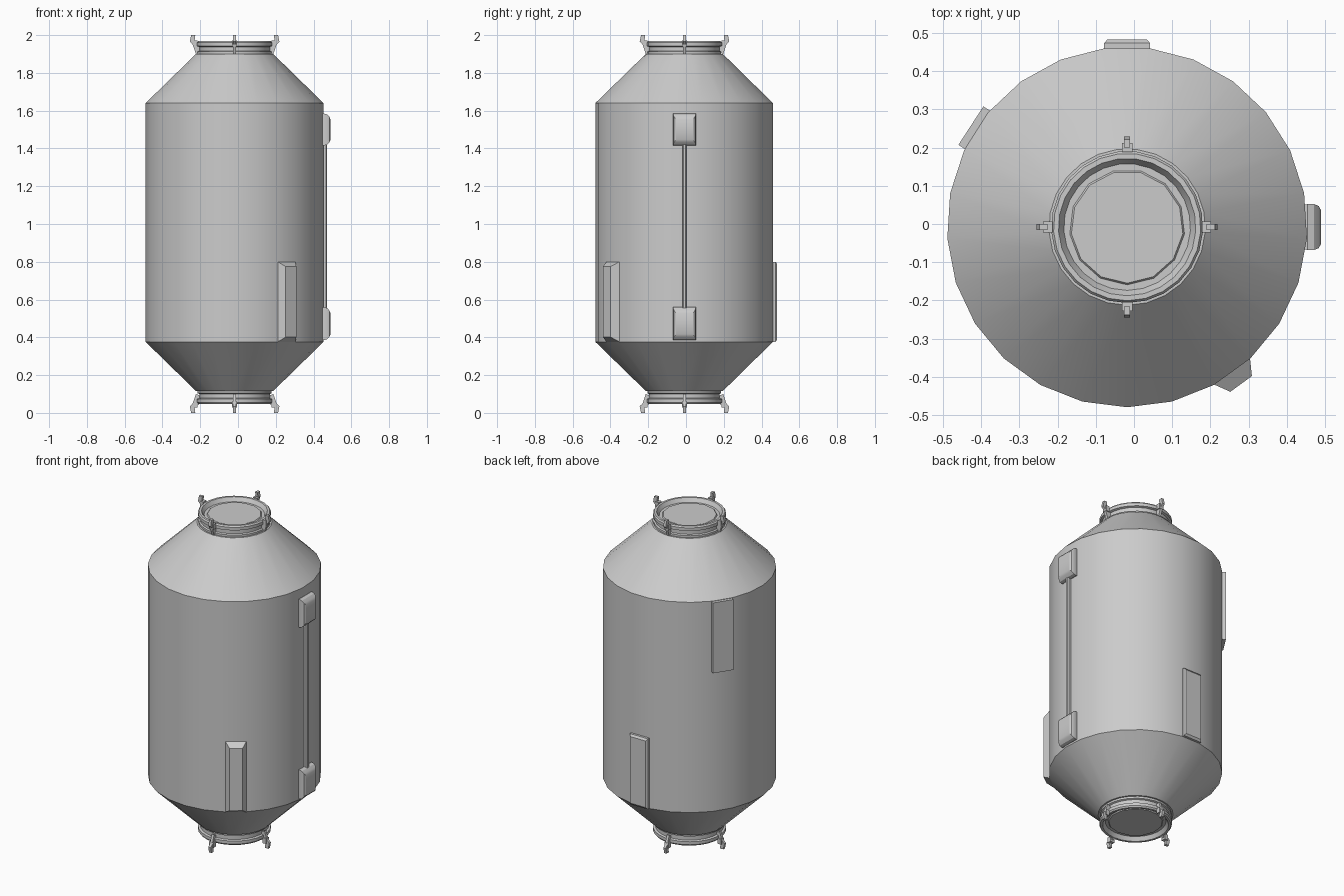
import bpy
import bmesh
from math import pi, radians
from mathutils import Matrix, Vector

cube = bpy.data.objects.get("Cube")
if cube:
    bpy.data.objects.remove(cube, do_unlink=True)

AXIS = Vector((-0.018, -0.008, 0))
SIDES = 25

grey = bpy.data.materials.new("light grey")
grey.use_nodes = True
grey.diffuse_color = (0.6, 0.6, 0.6, 1)
grey.node_tree.nodes["Principled BSDF"].inputs["Base Color"].default_value = (0.6, 0.6, 0.6, 1)


def finish(bm, name, angle=0.0):
    """Turn a mesh built around the origin into an object on the hull axis."""
    bmesh.ops.recalc_face_normals(bm, faces=bm.faces)
    turn = Matrix.Translation(AXIS) @ Matrix.Rotation(radians(angle), 4, "Z")
    bmesh.ops.transform(bm, matrix=turn, verts=bm.verts)
    mesh = bpy.data.meshes.new(name)
    bm.to_mesh(mesh)
    bm.free()
    mesh.materials.append(grey)
    ob = bpy.data.objects.new(name, mesh)
    bpy.context.collection.objects.link(ob)
    bpy.ops.object.select_all(action="DESELECT")
    ob.select_set(True)
    bpy.context.view_layer.objects.active = ob
    bpy.ops.object.shade_smooth_by_angle(angle=radians(25))
    return ob


def loft(bm, rings):
    """Bridge successive closed loops and cap both ends."""
    loops = [[bm.verts.new(p) for p in ring] for ring in rings]
    n = len(loops[0])
    for a, b in zip(loops, loops[1:]):
        for i in range(n):
            j = (i + 1) % n
            bm.faces.new((a[i], a[j], b[j], b[i]))
    bm.faces.new(loops[0])
    bm.faces.new(loops[-1])


def lathe(name, profile, sides=SIDES):
    bm = bmesh.new()
    loft(bm, [[Matrix.Rotation(2 * pi * k / sides, 3, "Z") @ Vector((0, -r, z))
               for k in range(sides)] for r, z in profile])
    return finish(bm, name)


def block(name, angle, z0, z1, sections):
    """Stack of rectangles growing outwards: (radius, half width, end inset)."""
    bm = bmesh.new()
    loft(bm, [[(r, -w, z0 + e), (r, w, z0 + e), (r, w, z1 - e), (r, -w, z1 - e)]
              for r, w, e in sections])
    return finish(bm, name, angle)


# Hull with conical ends
lathe("hull", [(0.205, 0.116), (0.472, 0.376), (0.472, 1.64), (0.205, 1.9)])

# Docking collars, hatches and guide clips at both ends
COLLAR = [(0.196, 1.89), (0.196, 1.912), (0.187, 1.916), (0.187, 1.938),
          (0.199, 1.942), (0.199, 1.96), (0.193, 1.968), (0.180, 1.968),
          (0.166, 1.945)]
CLIP = [(0.18, 1.91), (0.205, 1.9), (0.222, 1.95), (0.237, 1.965),
        (0.23, 2.0), (0.208, 2.0), (0.212, 1.968), (0.18, 1.95)]
for end, top in (("top", True), ("bottom", False)):
    lathe(end + "_collar", [(r, z if top else 2.016 - z) for r, z in COLLAR])
    hatch = [(0.155, 1.94), (0.147, 1.951)]
    lathe(end + "_hatch", [(r, z if top else 2.016 - z) for r, z in hatch], 13)
    for k in range(4):
        bm = bmesh.new()
        loft(bm, [[(r, y, z if top else 2 - z) for r, z in CLIP]
                  for y in (-0.008, 0.008)])
        finish(bm, f"{end}_clip_{k + 1}", 90 * k)
        block(f"{end}_clip_foot_{k + 1}", 90 * k,
              *((1.94, 1.972) if top else (0.028, 0.06)),
              [(0.196, 0.014, 0), (0.22, 0.014, 0)])

# Equipment boxes on the hull wall
block("front_box", -54, 0.376, 0.8,
      [(0.45, 0.058, 0), (0.468, 0.058, 0), (0.508, 0.035, 0.025)])
block("back_lower_box", 90, 0.376, 0.8,
      [(0.45, 0.06, 0), (0.482, 0.06, 0), (0.491, 0.052, 0.012)])
block("back_upper_box", 147, 1.215, 1.638,
      [(0.45, 0.06, 0), (0.488, 0.06, 0)])

# Handrail: rounded pods joined by a thin rod
POD = [(0.45, 0.054, 0.008), (0.472, 0.06, 0), (0.49, 0.06, 0.005),
       (0.502, 0.055, 0.018), (0.508, 0.044, 0.032)]
block("upper_rail_pod", 0, 1.415, 1.585, POD)
block("lower_rail_pod", 0, 0.385, 0.56, POD)
block("rail_rod", 0, 0.5, 1.48,
      [(0.466, 0.011, 0), (0.484, 0.011, 0), (0.49, 0.006, 0)])
